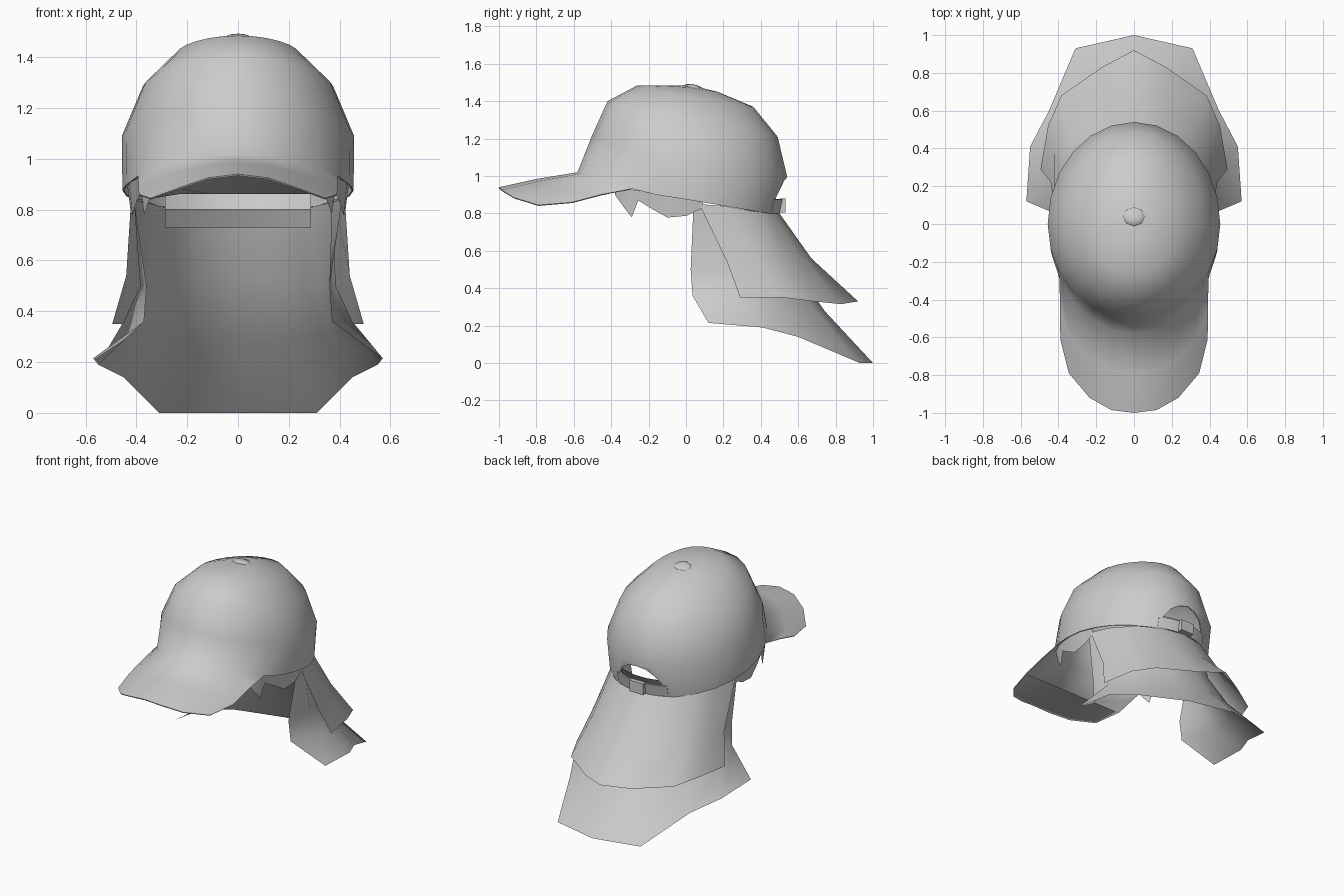
import bpy, bmesh
from math import sin, cos, radians, pi
from mathutils import Matrix

if "Cube" in bpy.data.objects:
    bpy.data.objects.remove(bpy.data.objects["Cube"])


def finish(bm, name, thick=0.0, cutter=None, angle=60):
    bmesh.ops.remove_doubles(bm, verts=bm.verts, dist=0.0005)
    bmesh.ops.recalc_face_normals(bm, faces=bm.faces)
    me = bpy.data.meshes.new(name)
    bm.to_mesh(me)
    bm.free()
    ob = bpy.data.objects.new(name, me)
    bpy.context.collection.objects.link(ob)
    bpy.ops.object.select_all(action='DESELECT')
    ob.select_set(True)
    bpy.context.view_layer.objects.active = ob
    if thick:
        m = ob.modifiers.new("thickness", 'SOLIDIFY')
        m.thickness = thick
        m.offset = -1
    if cutter:
        m = ob.modifiers.new("opening", 'BOOLEAN')
        m.operation = 'DIFFERENCE'
        m.solver = 'EXACT'
        m.object = cutter
    if ob.modifiers:
        bpy.ops.object.convert(target='MESH')
    bpy.ops.object.shade_smooth_by_angle(angle=radians(angle))
    return ob


def loft(bm, rows, closed=False):
    vs = [[bm.verts.new(p) for p in r] for r in rows]
    n = len(vs[0])
    for a, b in zip(vs, vs[1:]):
        for i in range(n if closed else n - 1):
            j = (i + 1) % n
            bm.faces.new((a[i], a[j], b[j], b[i]))
    return vs


def mirrored(row):
    # row starts at the centre line and runs to +x
    return [(-x, y, z) for x, y, z in row[:0:-1]] + list(row)


# Cap crown: stacked ovals (front y, back y, half width, front z, side z, back z)
RINGS = [(-.58, .50, .455, 1.02, .875, .79),
         (-.505, .54, .457, 1.21, 1.09, 1.0),
         (-.42, .49, .375, 1.40, 1.285, 1.21),
         (-.26, .36, .235, 1.485, 1.425, 1.37),
         (-.10, .17, .10, 1.485, 1.475, 1.45)]


def oval(ring, deg):
    yf, yb, hw, zf, zs, zb = ring
    s = sin(radians(deg))
    ye, ze = (yb, zb) if s > 0 else (yf, zf)
    p = 1 if s > 0 else 1.35
    return (hw * cos(radians(deg)), abs(s) * ye, zs + (ze - zs) * abs(s) ** p)


bm = bmesh.new()
vs = loft(bm, [[oval(r, a) for a in range(0, 360, 15)] for r in RINGS], True)
tip = bm.verts.new((0, .04, 1.482))
for i in range(24):
    bm.faces.new((vs[-1][i], vs[-1][(i + 1) % 24], tip))

# Visor, grown out of the front of the crown
edge = [(0, -1, .94), (.12, -.985, .925), (.235, -.92, .885), (.345, -.79, .845), (.39, -.61, .86)]
root = [oval(RINGS[0], a) for a in range(270, 331, 15)]
mid = [((a[0] + b[0]) / 2, (a[1] + b[1]) / 2, (a[2] + b[2]) / 2 + .006) for a, b in zip(root, edge)]
loft(bm, [mirrored(r) for r in (root, mid, edge)])

# Arched opening at the back
cb = bmesh.new()
bmesh.ops.create_cone(cb, cap_ends=True, segments=16, radius1=.17, radius2=.17, depth=.4,
                      matrix=Matrix.Translation((0, .52, .82)) @ Matrix.Rotation(pi / 2, 4, 'X'))
cutter = finish(cb, "opening_cutter")
cutter.hide_render = True
finish(bm, "cap_crown_and_visor", .006, cutter)
bpy.data.objects.remove(cutter)

# Flat underside of the visor
bm = bmesh.new()
chord = [(x * .97, -.62, .862) for x, y, z in edge]
loft(bm, [mirrored([(x * .99, y * .99, z - .002) for x, y, z in edge]), mirrored(chord)])
finish(bm, "visor_underside")

# Adjustment strap and buckle
bm = bmesh.new()
loft(bm, [[(.44 * cos(radians(a)), y * sin(radians(a)), z) for a in range(65, 116, 10)]
          for y, z in ((.503, .80), (.52, .875))])
finish(bm, "back_strap", .01)
bm = bmesh.new()
bmesh.ops.create_cube(bm, size=1, matrix=Matrix.Translation((0, .518, .842)) @ Matrix.Diagonal((.1, .03, .075, 1)))
finish(bm, "strap_buckle", angle=30)

# Top button
bm = bmesh.new()
bmesh.ops.create_uvsphere(bm, u_segments=8, v_segments=6, radius=1,
                          matrix=Matrix.Translation((0, .04, 1.474)) @ Matrix.Rotation(-.2, 4, 'X')
                          @ Matrix.Diagonal((.058, .052, .016, 1)))
finish(bm, "top_button")

# Inner lining behind the opening: sloping shelf and hanging edge
bm = bmesh.new()
loft(bm, [[(.43 * cos(radians(a)), y * sin(radians(a)), z) for a in range(48, 133, 12)]
          for y, z in ((.49, .90), (.41, .80), (.45, .73))])
finish(bm, "back_lining", angle=30)

# Ragged side fringes below the rim: (y, z) of the lower edge
FRINGE = [(-.38, .90), (-.33, .83), (-.29, .78), (-.255, .87), (-.2, .835), (-.1, .778), (0, .787), (.09, .83)]
for side, label in ((1, "left"), (-1, "right")):
    bm = bmesh.new()
    rows = [[], []]
    for y, z in FRINGE:
        x = .435 * (1 - (y / .60) ** 2) ** .5
        rows[0].append((side * x, y, .89 - .13 * y))
        rows[1].append((side * x * .97, y, z))
    loft(bm, rows)
    finish(bm, "side_fringe_" + label)

# Neck flaps: half rows from the back centre to the side edge
SHORT = [[(0, .50, .80), (.16, .47, .80), (.30, .37, .81), (.38, .20, .84), (.42, .07, .85)],
         [(0, .67, .56), (.17, .63, .56), (.34, .51, .56), (.42, .38, .55), (.44, .22, .54)],
         [(0, .92, .33), (.17, .83, .315), (.385, .68, .33), (.455, .52, .35), (.495, .29, .35)]]
LONG = [[(0, .47, .80), (.16, .44, .80), (.29, .33, .81), (.37, .18, .83), (.41, .04, .84)],
        [(0, .57, .53), (.17, .54, .52), (.31, .40, .50), (.385, .22, .50), (.36, .025, .50)],
        [(0, .74, .28), (.20, .69, .28), (.37, .50, .31), (.45, .27, .36), (.37, .035, .36)],
        [(0, 1.0, 0), (.31, .93, 0), (.45, .60, .14), (.55, .41, .19), (.57, .12, .215)]]
for name, rows in (("short_neck_flap", SHORT), ("long_neck_flap", LONG)):
    bm = bmesh.new()
    loft(bm, [mirrored(r) for r in rows])
    finish(bm, name)
